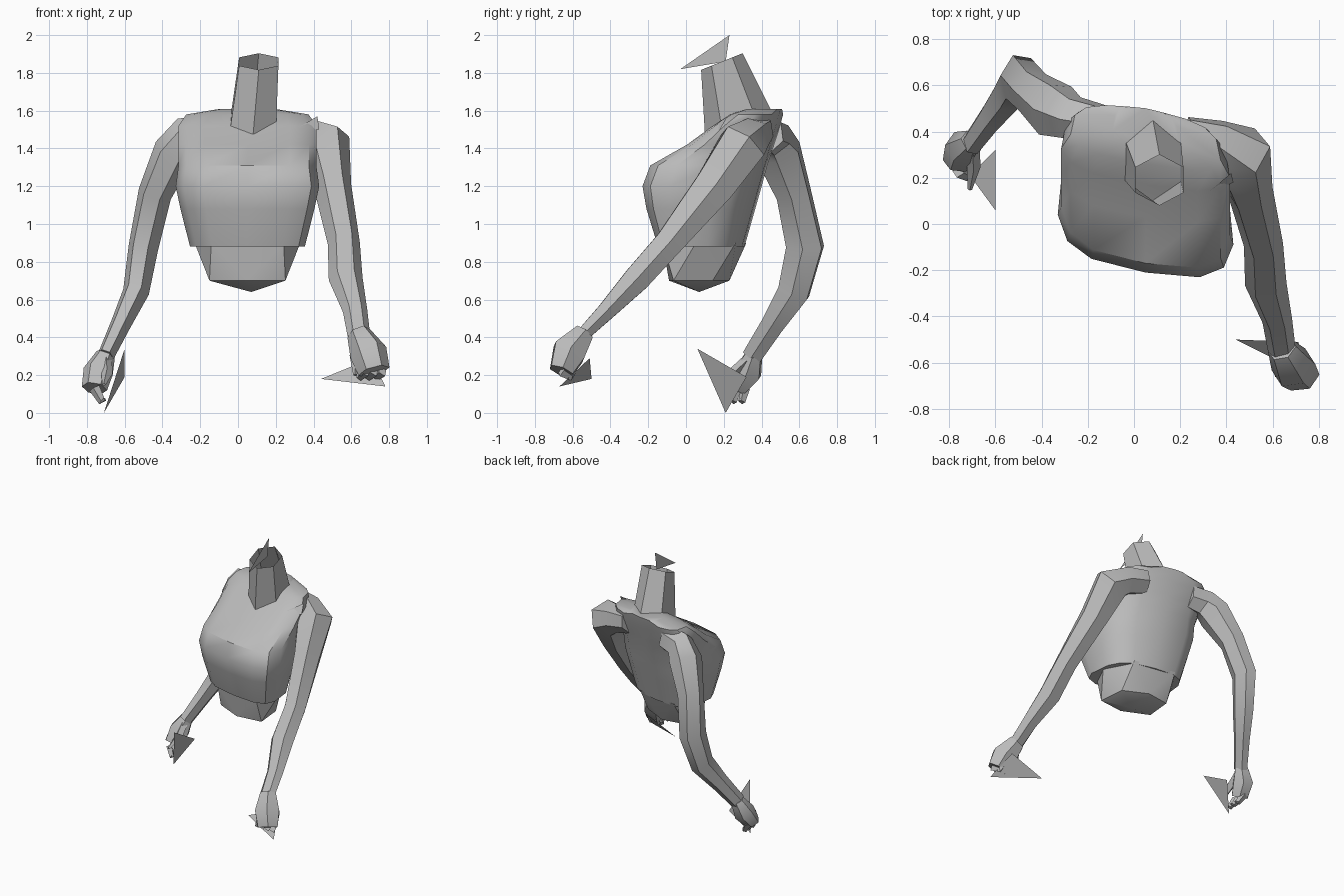
import bpy, bmesh, math
from mathutils import Vector

cube = bpy.data.objects.get("Cube")
if cube:
    bpy.data.objects.remove(cube, do_unlink=True)

# One plain grey for the whole figure
shade = (.5, .5, .5, 1)
grey = bpy.data.materials.new("plain grey")
grey.use_nodes = True
grey.diffuse_color = shade
bsdf = next(n for n in grey.node_tree.nodes if n.type == "BSDF_PRINCIPLED")
bsdf.inputs["Base Color"].default_value = shade


def finish(name, bm, angle):
    bmesh.ops.recalc_face_normals(bm, faces=bm.faces[:])
    mesh = bpy.data.meshes.new(name)
    bm.to_mesh(mesh)
    bm.free()
    mesh.materials.append(grey)
    obj = bpy.data.objects.new(name, mesh)
    bpy.context.collection.objects.link(obj)
    bpy.ops.object.select_all(action="DESELECT")
    obj.select_set(True)
    bpy.context.view_layer.objects.active = obj
    bpy.ops.object.shade_smooth_by_angle(angle=math.radians(angle))


def loft(name, rings, caps=True, angle=40):
    """Skin a list of equal-length point rings."""
    bm = bmesh.new()
    rows = [[bm.verts.new(point) for point in ring] for ring in rings]
    count = len(rows[0])
    for lower, upper in zip(rows, rows[1:]):
        for i in range(count):
            j = (i + 1) % count
            bm.faces.new((lower[i], lower[j], upper[j], upper[i]))
    if caps:
        bm.faces.new(rows[0])
        bm.faces.new(rows[-1])
    finish(name, bm, angle)


def circle(sides, phase=0):
    """Cosine and sine pairs around a circle."""
    angles = [math.tau * (k + phase) / sides for k in range(sides)]
    return [(math.cos(a), math.sin(a)) for a in angles]


def tube(name, stations, sides=6):
    """Limb through (centre, width radius, depth radius) stations.
    The section is carried from the far end back to the root without twist."""
    centres = [Vector(station[0]) for station in stations]
    last = len(centres) - 1
    across = Vector((1, 0, 0))
    rings = []
    for i in range(last, -1, -1):
        wide, deep = stations[i][1:]
        along = (centres[min(i + 1, last)] - centres[max(i - 1, 0)]).normalized()
        across = (across - along * along.dot(across)).normalized()
        depth = along.cross(across)
        rings.append([centres[i] + across * wide * c + depth * deep * s
                      for c, s in circle(sides)])
    loft(name, rings)


def triangle(name, *corners):
    bm = bmesh.new()
    bm.faces.new([bm.verts.new(corner) for corner in corners])
    finish(name, bm, 30)


def body_ring(z, half, front, back, sides, phase):
    """Squarish section, narrower behind and skewed, as the body is turned."""
    ring = []
    for c, s in circle(sides, phase):
        swing = math.copysign(abs(s) ** .65, s)
        x = half * math.copysign(abs(c) ** .65, c) * (1 - .08 * swing)
        y = (front + back) / 2 + (back - front) / 2 * swing
        ring.append((.05 + x, y - .17 * x, z))
    return ring


def neck_ring(centre, wide, deep, slope):
    """Hexagon with a corner at the front, rising towards the back."""
    return [Vector(centre) + Vector((wide * c, deep * s, slope * deep * s))
            for c, s in circle(6, .5)]


def hand(side, wrist, palm, knuckle, curl, spread, thumb, size):
    """Fist with three curled fingers and a pointed thumb."""
    wrist, palm, knuckle, curl, spread, thumb = map(
        Vector, (wrist, palm, knuckle, curl, spread, thumb))
    tube(side + "_hand", [(wrist, .65 * size, .6 * size), (palm, size, size),
                          (knuckle, .85 * size, .7 * size)])
    for k, finger in enumerate(("index", "middle", "outer")):
        base = knuckle + spread * (k - 1)
        tube(f"{side}_{finger}_finger", [(base, .025, .03),
                                         (base + curl, .02, .02),
                                         (base + curl * 1.4 + Vector((0, 0, .04)), .01, .01)], 4)
    middle = wrist.lerp(thumb, .5) + curl * .3
    tube(side + "_thumb", [(wrist, .03, .03), (middle, .03, .03), (thumb, .01, .01)], 4)


# Chest shell with a full bust; the back leans steadily
chest_profile = (  # height, half width, front
    (.88, .3, -.13), (1.08, .35, -.19), (1.2, .375, -.21), (1.31, .36, -.17),
    (1.42, .36, .03), (1.52, .36, .17), (1.58, .32, .26), (1.61, .14, .33))
loft("chest", [body_ring(z, half, front, .05 + .28 * z, 14, .5)
               for z, half, front in chest_profile])

# Faceted waist: the lower ring is turned half a step, giving triangles
bm = bmesh.new()
waist_points = (body_ring(.9, .28, -.11, .31, 6, 0)
                + body_ring(.7, .21, -.09, .23, 6, .5) + [(.07, .07, .64)])
for point in waist_points:
    bm.verts.new(point)
bmesh.ops.convex_hull(bm, input=bm.verts[:])
finish("waist", bm, 25)

# Open six-sided neck
loft("neck", [neck_ring((.08, .28, 1.53), .14, .18, .3),
              neck_ring((.11, .19, 1.86), .12, .11, .4)], caps=False, angle=20)

# Arms, rooted inside the shoulders: left reaches forward, right bends back
tube("left_arm", [
    ((.22, .38, 1.48), .1, .08),
    ((.36, .35, 1.46), .11, .1),
    ((.46, .3, 1.42), .14, .14),
    ((.5, .15, 1.2), .1, .12),
    ((.56, -.09, .9), .085, .085),
    ((.57, -.26, .71), .09, .08),
    ((.62, -.42, .54), .065, .055),
    ((.64, -.55, .41), .06, .04)])
tube("right_arm", [
    ((-.14, .44, 1.48), .1, .08),
    ((-.27, .46, 1.46), .11, .1),
    ((-.34, .49, 1.38), .11, .13),
    ((-.44, .57, 1.16), .09, .1),
    ((-.5, .63, .88), .08, .11),
    ((-.54, .57, .64), .07, .095),
    ((-.62, .46, .47), .055, .07),
    ((-.7, .35, .3), .045, .06)])

# Hands
hand("left", wrist=(.64, -.54, .42), palm=(.69, -.62, .32), knuckle=(.72, -.66, .22),
     curl=(-.03, .05, -.03), spread=(.045, 0, 0), thumb=(.62, -.66, .2), size=.1)
hand("right", wrist=(-.7, .36, .31), palm=(-.74, .33, .22), knuckle=(-.76, .27, .13),
     curl=(.04, -.02, -.07), spread=(0, .045, 0), thumb=(-.71, .15, .15), size=.08)

# Loose triangular flaps
triangle("neck_flap", (.11, -.03, 1.82), (.11, .23, 2), (.11, .21, 1.86))
triangle("left_hand_flap", (.44, -.5, .18), (.71, -.51, .29), (.78, -.67, .14))
triangle("right_hand_flap", (-.6, .06, .34), (-.6, .32, .19), (-.71, .21, 0))
triangle("shoulder_flap", (.3, .12, 1.5), (.43, .18, 1.5), (.42, .22, 1.57))
